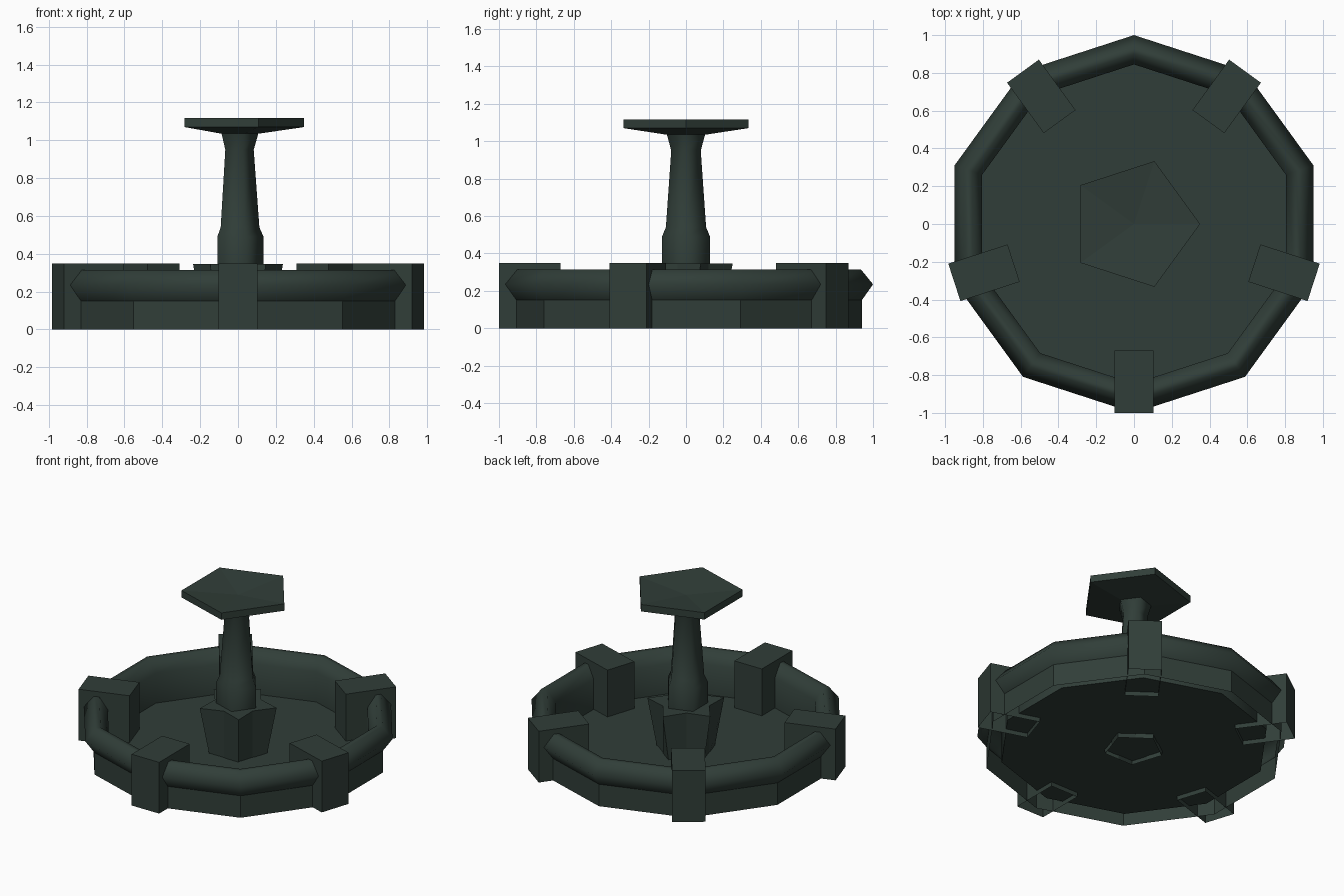
import bpy, bmesh, math
from mathutils import Matrix

if "Cube" in bpy.data.objects:
    bpy.data.objects.remove(bpy.data.objects["Cube"])

stone = bpy.data.materials.new("dark green stone")
stone.diffuse_color = (0.030, 0.048, 0.040, 1)
stone.use_nodes = True
stone.node_tree.nodes["Principled BSDF"].inputs["Base Color"].default_value = stone.diffuse_color


def finish(name, bm, smooth=False):
    bmesh.ops.recalc_face_normals(bm, faces=bm.faces)
    me = bpy.data.meshes.new(name)
    bm.to_mesh(me)
    bm.free()
    me.materials.append(stone)
    for p in me.polygons:
        p.use_smooth = smooth
    ob = bpy.data.objects.new(name, me)
    bpy.context.collection.objects.link(ob)
    return ob


def lathe(name, profile, sides, phase, smooth=False):
    """Spin (radius, z) points with few sides; radius 0 makes a tip."""
    bm = bmesh.new()
    rings = []
    for r, z in profile:
        if r == 0:
            rings.append([bm.verts.new((0, 0, z))] * sides)
        else:
            rings.append([bm.verts.new((r * math.cos(a), r * math.sin(a), z))
                          for a in (math.radians(phase + 360 * i / sides) for i in range(sides))])
    for a, b in zip(rings, rings[1:]):
        for i in range(sides):
            j = (i + 1) % sides
            bm.faces.new(list(dict.fromkeys((a[i], a[j], b[j], b[i]))))
    return finish(name, bm, smooth)


# basin: outer wall, rounded rim running into the inner wall, floor
lathe("basin_wall", [(0.94, 0), (0.94, 0.15)], 10, 18)
lathe("basin_rim", [(0.94, 0.15), (1.0, 0.235), (0.935, 0.315), (0.90, 0.315),
                    (0.845, 0.235), (0.845, 0.03)], 10, 18, True)
lathe("basin_floor", [(0.845, 0.03), (0, 0.03)], 10, 18)

# five square posts, open underneath
for k in range(5):
    bm = bmesh.new()
    bmesh.ops.create_cube(bm, size=1)
    bm.normal_update()
    bmesh.ops.delete(bm, geom=[f for f in bm.faces if f.normal.z < -0.5], context='FACES')
    m = (Matrix.Rotation(math.radians(-90 + 72 * k), 4, 'Z')
         @ Matrix.Translation((0.835, 0, 0.175)) @ Matrix.Diagonal((0.33, 0.208, 0.35, 1)))
    bmesh.ops.transform(bm, matrix=m, verts=bm.verts)
    finish(f"post_{k + 1}", bm)

# star pedestal: pentagon foot flaring into five points
bm = bmesh.new()
low, high = [], []
for i in range(10):
    a = math.radians(18 + 36 * i)
    for ring, r, z in ((low, (0.184, 0.149)[i % 2], 0), (high, (0.25, 0.15)[i % 2], 0.347)):
        ring.append(bm.verts.new((r * math.cos(a), r * math.sin(a), z)))
for i in range(10):
    j = (i + 1) % 10
    bm.faces.new((low[i], low[j], high[j], high[i]))
bm.faces.new(high)
finish("star_pedestal", bm)

# column
lathe("column", [(0.135, 0.34), (0.135, 0.49), (0.113, 0.54), (0.083, 0.95),
                 (0.11, 1.045)], 5, 0, True)

# upper dish with slightly sunken top
lathe("upper_dish", [(0, 1.032), (0.11, 1.035), (0.35, 1.07), (0.35, 1.117), (0, 1.085)], 5, 0)
